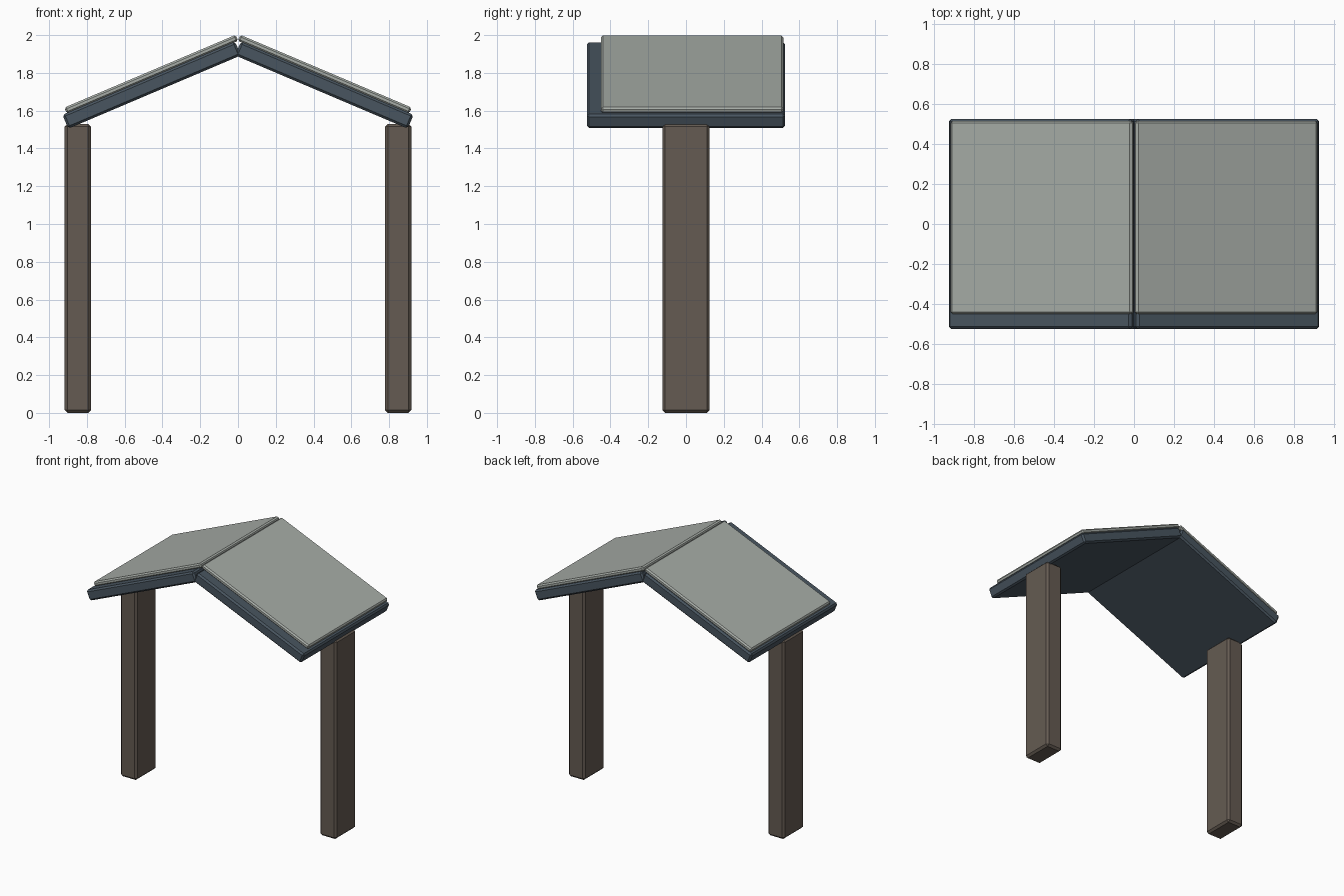
import bpy, math
from mathutils import Matrix

if "Cube" in bpy.data.objects:
    bpy.data.objects.remove(bpy.data.objects["Cube"])

SLOPE = math.radians(23)


def material(name, color):
    m = bpy.data.materials.new(name)
    m.diffuse_color = (*color, 1)
    m.use_nodes = True
    m.node_tree.nodes["Principled BSDF"].inputs["Base Color"].default_value = m.diffuse_color
    return m


WOOD = material("post_wood", (0.13, 0.105, 0.085))
FRAME = material("roof_dark", (0.065, 0.09, 0.115))
COVER = material("roof_grey", (0.38, 0.41, 0.38))


def box(name, lo, hi, mat, bevel, matrix=None):
    """Chamfered box between two corners, optionally placed by a matrix."""
    bpy.ops.mesh.primitive_cube_add(size=1)
    ob = bpy.context.object
    ob.name = name
    size = [b - a for a, b in zip(lo, hi)]
    mid = [(a + b) / 2 for a, b in zip(lo, hi)]
    ob.data.transform(Matrix.Translation(mid) @ Matrix.Diagonal((*size, 1)))
    if matrix:
        ob.matrix_world = matrix
    mod = ob.modifiers.new("chamfer", "BEVEL")
    mod.width = bevel
    mod.segments = 1
    ob.data.materials.append(mat)
    return ob


for side, turn in (("right", 0), ("left", math.pi)):
    s = 1 if turn == 0 else -1
    # upright post
    xs = sorted((s * 0.778, s * 0.918))
    box(side + "_post", (xs[0], -0.125, 0), (xs[1], 0.125, 1.53), WOOD, 0.015)

    # sloped frame: local x runs down the slope from the ridge
    if s == 1:
        place = Matrix.Translation((0, 0, 1.9295)) @ Matrix.Rotation(SLOPE, 4, 'Y')
    else:
        place = Matrix.Translation((0, 0, 1.9295)) @ Matrix.Rotation(-SLOPE, 4, 'Y')
    xs = sorted((0, s * 0.993))
    box(side + "_roof_slab", (xs[0], -0.525, -0.04), (xs[1], 0.525, 0.04),
        FRAME, 0.012, place)

    # thin covering sheet, set back from the front edge
    xs = sorted((s * -0.017, s * 0.969))
    box(side + "_roof_sheet", (xs[0], -0.45, 0.036), (xs[1], 0.515, 0.071),
        COVER, 0.01, place)
